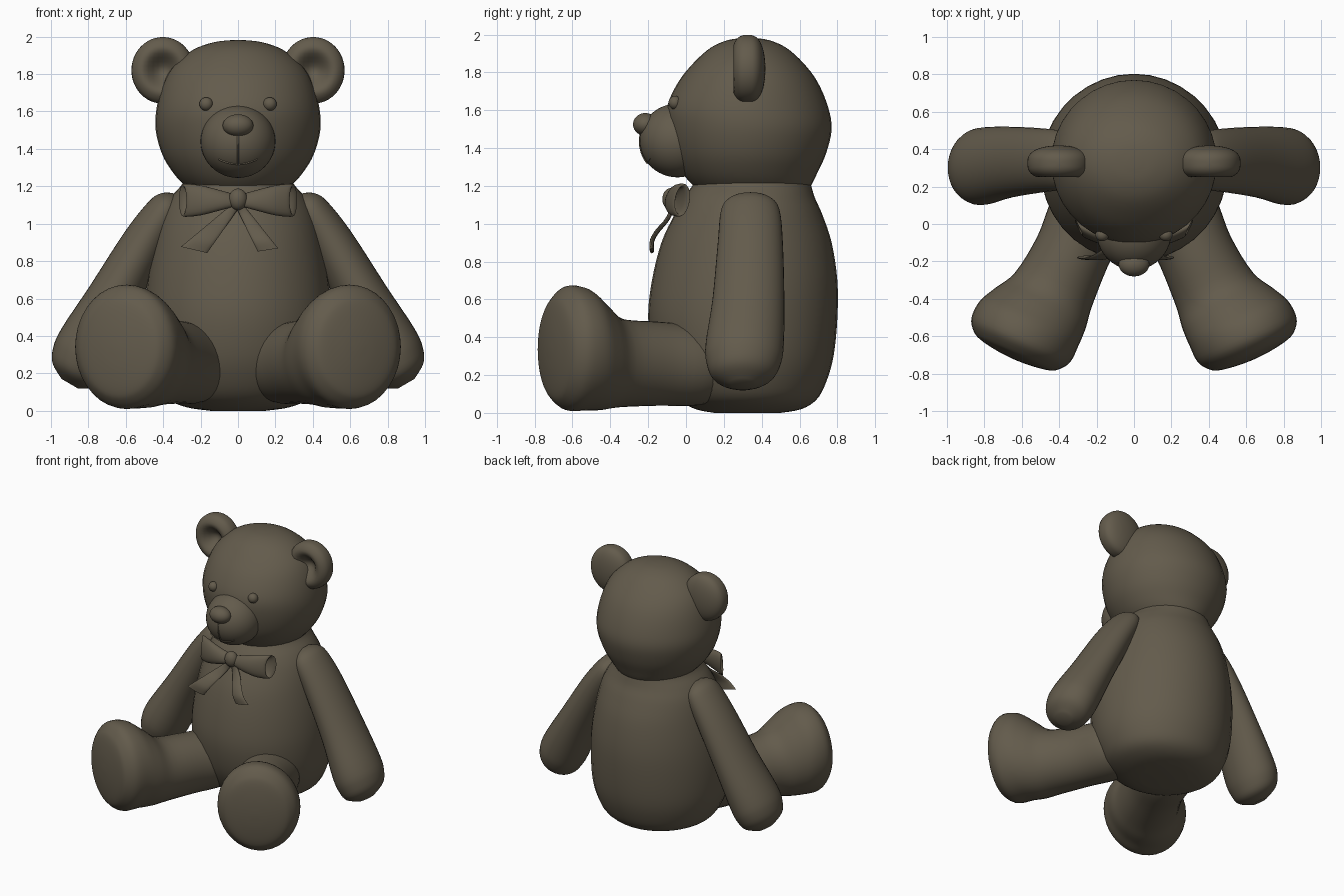
import bpy, bmesh, math
from mathutils import Vector

cube = bpy.data.objects.get("Cube")
if cube:
    bpy.data.objects.remove(cube, do_unlink=True)

plush = bpy.data.materials.new("dark olive brown")
plush.use_nodes = True
COLOUR = (0.125, 0.105, 0.072, 1)
plush.diffuse_color = COLOUR
bsdf = plush.node_tree.nodes["Principled BSDF"]
bsdf.inputs["Base Color"].default_value = COLOUR
bsdf.inputs["Roughness"].default_value = 0.8


def finish(name, bm, angle=50):
    bmesh.ops.recalc_face_normals(bm, faces=bm.faces)
    mesh = bpy.data.meshes.new(name)
    bm.to_mesh(mesh)
    bm.free()
    mesh.materials.append(plush)
    ob = bpy.data.objects.new(name, mesh)
    bpy.context.collection.objects.link(ob)
    bpy.ops.object.select_all(action="DESELECT")
    ob.select_set(True)
    bpy.context.view_layer.objects.active = ob
    bpy.ops.object.shade_smooth_by_angle(angle=math.radians(angle))
    return ob


def spline(a, b, c, d, t):
    return 0.5 * (2 * b + (c - a) * t + (2 * a - 5 * b + 4 * c - d) * t ** 2
                  + (3 * b - a - 3 * c + d) * t ** 3)


def loft(name, rings, steps=4, segs=36, angle=50):
    """Skin through ellipses given as (centre, first radius, second radius)."""
    rings = [[Vector(v) for v in r] for r in rings]
    last = len(rings) - 1
    dense = []
    for i in range(last):
        near = [rings[max(0, min(last, i + k))] for k in (-1, 0, 1, 2)]
        for s in range(steps):
            dense.append([spline(*(r[j] for r in near), s / steps) for j in range(3)])
    dense.append(rings[-1])
    bm = bmesh.new()
    loops = []
    for c, u, v in dense:
        loops.append([bm.verts.new(c + u * math.cos(a) + v * math.sin(a))
                      for a in (math.tau * k / segs for k in range(segs))])
    for lo, hi in zip(loops, loops[1:]):
        for k in range(segs):
            n = (k + 1) % segs
            bm.faces.new((lo[k], lo[n], hi[n], hi[k]))
    bm.faces.new(loops[0])
    bm.faces.new(loops[-1])
    return finish(name, bm, angle)


def ball(name, centre, radii, shape=None):
    bm = bmesh.new()
    bmesh.ops.create_uvsphere(bm, u_segments=40, v_segments=24, radius=1)
    for v in bm.verts:
        p = shape(v.co) if shape else v.co
        v.co = [c + r * q for c, r, q in zip(centre, radii, p)]
    return finish(name, bm, 80)


def upright(name, rows):
    """Stack of level ellipses: height, half width, front y, back y."""
    loft(name, [((0, (f + b) / 2, z), (w, 0, 0), (0, (b - f) / 2, 0)) for z, w, f, b in rows])


# Torso and head
upright("torso", [
    (0.0, .15, .15, .50), (.02, .28, .05, .61), (.07, .39, -.04, .69), (.16, .45, -.11, .74),
    (.3, .49, -.17, .78), (.5, .50, -.2, .80), (.7, .485, -.18, .80), (.9, .45, -.13, .77),
    (1.05, .41, -.06, .72), (1.14, .36, -.01, .68), (1.21, .30, .04, .66), (1.28, .27, .08, .64)])
upright("head", [
    (1.16, .22, .10, .62), (1.2, .28, .04, .66), (1.27, .345, -.02, .695), (1.37, .405, -.07, .74),
    (1.5, .44, -.10, .77), (1.62, .435, -.10, .75), (1.75, .40, -.04, .695), (1.85, .34, .04, .62),
    (1.93, .24, .13, .53), (1.97, .13, .22, .44), (1.982, .03, .30, .36)])

# Face
MUZZLE, SIZE = (0, -.045, 1.44), (.2, .2, .195)
ball("muzzle", MUZZLE, SIZE)
ball("nose", (0, -.215, 1.525), (.082, .065, .06))


def on_muzzle(x, z):
    k = 1 - (x / SIZE[0]) ** 2 - ((z - MUZZLE[2]) / SIZE[2]) ** 2
    return Vector((x, MUZZLE[1] - SIZE[1] * math.sqrt(max(k, 0)), z))


def seam(name, points):
    loft(name, [(on_muzzle(x, z), (.005, 0, .002), (0, .004, .005)) for x, z in points], segs=8)


seam("mouth_line", [(x / 50, 1.32 + 2.5 * (x / 50) ** 2) for x in range(-5, 6)])
seam("lip_line", [(0, 1.48 - .02 * k) for k in range(9)])


def dished(p):
    """Blunt disc with a hollow in its front."""
    r = math.hypot(p.x, p.z)
    y = math.copysign(abs(p.y) ** .7, p.y)
    if p.y < 0 and r < .75:
        y += 1.1 * math.cos(r / .75 * math.pi / 2) ** 2
    return p.x, y, p.z


for s, side in ((1, "left"), (-1, "right")):
    ball(side + "_eye", (s * .17, -.058, 1.64), (.036, .034, .036))
    ball(side + "_ear", (s * .402, .325, 1.82), (.168, .095, .178), dished)

    # Arm: x, z, thickness, y, depth
    arm = [(.335, 1.155, .02, .34, .04), (.355, 1.13, .065, .34, .11), (.39, 1.07, .10, .34, .155),
           (.50, .90, .12, .34, .172), (.67, .60, .14, .33, .19), (.80, .36, .165, .31, .207),
           (.85, .26, .16, .305, .195), (.88, .19, .13, .30, .155), (.90, .145, .05, .30, .06)]
    loft(side + "_arm", [((s * x, y, z), (s * .86 * t, 0, .5 * t), (0, d, 0))
                         for x, z, t, y, d in arm])

    # Leg and foot: x, y, half width, z, half height
    leg = [(.17, .22, .15, .24, .15), (.24, .06, .21, .25, .21), (.33, -.15, .205, .26, .222),
           (.43, -.35, .225, .265, .235), (.50, -.45, .265, .30, .285), (.56, -.53, .29, .335, .322),
           (.605, -.62, .29, .342, .33), (.63, -.675, .25, .338, .285), (.64, -.70, .2, .335, .23),
           (.648, -.715, .1, .335, .12), (.65, -.72, .02, .335, .02)]
    loft(side + "_leg", [((s * x, y, z), (s * .91 * w, .41 * w, 0), (0, 0, h))
                         for x, y, w, z, h in leg])

    # Hollow bow loop: outside towards the rim, then back along the inside
    loop = [(.01, -.07, .03, .02), (.10, -.075, .055, .035), (.2, -.06, .08, .045),
            (.28, -.03, .088, .045), (.295, -.02, .08, .038), (.27, -.035, .07, .03),
            (.18, -.062, .06, .028), (.08, -.072, .03, .015)]
    loft(side + "_bow_loop", [((s * x, y, 1.125), (0, .01, h), (s * .5 * d, d, 0))
                              for x, y, h, d in loop], segs=24)

# Bow knot and ribbon tails
ball("bow_knot", (0, -.08, 1.13), (.05, .045, .058))
for name, end, width in (("left_bow_tail", .16, .055), ("right_bow_tail", -.235, .07)):
    rows = []
    for k in range(6):
        t = k / 5
        w = .02 + (width - .02) * t
        centre = (end * t, -.08 - .1 * t + .02 * math.sin(t * math.tau), 1.11 - .25 * t)
        rows.append((centre, (w, 0, w * end), (0, .012, 0)))
    loft(name, rows, segs=16)
